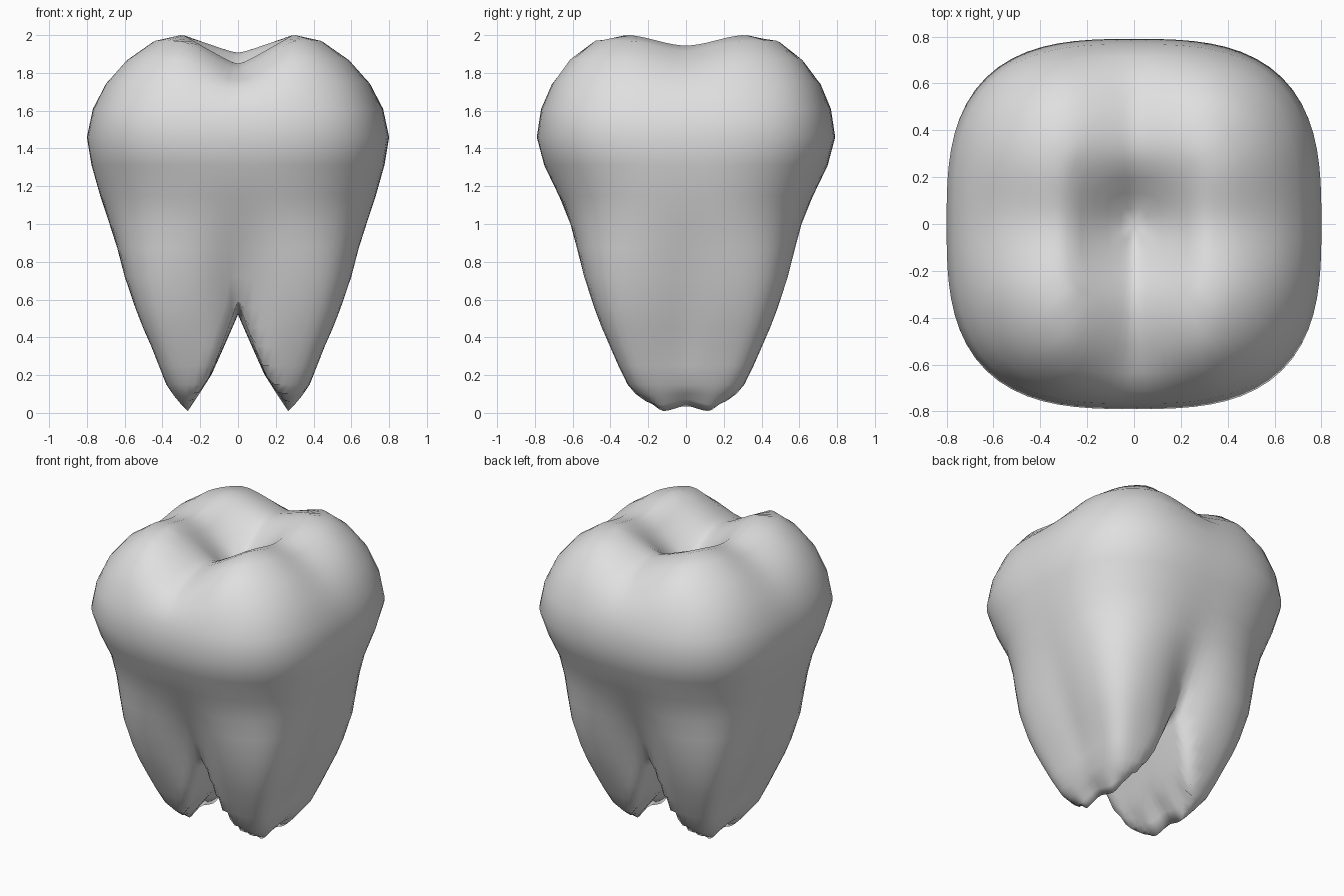
import bpy, bmesh, math

cube = bpy.data.objects.get("Cube")
if cube:
    bpy.data.objects.remove(cube, do_unlink=True)

SEGMENTS = 80

# Outer profile: height, half width, half depth, squareness of the section
PROFILE = [
    (0.0, .27, .20, 5), (.04, .30, .24, 5.5), (.09, .34, .275, 6), (.15, .38, .31, 6.5),
    (.25, .42, .36, 6.5), (.35, .46, .405, 6.2), (.45, .505, .45, 5.6),
    (.55, .545, .49, 5), (.72, .605, .55, 4.1), (.87, .645, .59, 3.4),
    (1.0, .685, .625, 2.9), (1.15, .73, .675, 2.65), (1.31, .775, .75, 2.75),
    (1.46, .80, .79, 2.95), (1.61, .768, .767, 3), (1.75, .70, .715, 3.1),
    (1.87, .60, .635, 3.2), (1.97, .46, .52, 3.5), (2.0, .34, .39, 4),
]


def ramp(value, low, high):
    t = min(1, max(0, (value - low) / (high - low)))
    return t * t * (3 - 2 * t)


def fork(x, y):
    """Height of the arch between the two roots, flared at front and back."""
    x = abs(x)
    arch = .52 - 2.29 * x if x < .14 else max(0, .2 - 1.54 * (x - .14))
    return arch + .07 * min(1, (y / .38) ** 2) * max(0, 1 - x / .2)


def chewing_drop(x, y):
    """Depth of the cross-shaped valley between the four cusps."""
    gx = max(0, 1.08 - math.hypot(x, .03) / .27)
    gy = 1 - ramp(abs(y), 0, .32)
    front_back = .125 - .03 * max(-1, min(1, y / .3))
    return front_back * gx + .055 * gy + .10 * gx * gy


def surface_point(h, a, b, n, angle, scale=1):
    c, s = math.cos(angle), math.sin(angle)
    r = scale / (abs(c) ** n + abs(s) ** n) ** (1 / n)
    # Furrows running up from the root fork and along the sides
    furrow = ramp(h, .05, .45) * (1 - ramp(h, .5, 1.2))
    r *= 1 - furrow * (.19 * math.exp(-(c / .25) ** 2) + .04 * math.exp(-(s / .25) ** 2))
    x, y = a * r * c, b * r * s
    if h > 1.5:
        return x, y, h - ramp(h, 1.65, 1.98) * chewing_drop(x, y)
    # Slight dip in the middle of each root tip
    tip = (1 - ramp(h, 0, .15)) * .035 * min(1, abs(abs(y) - .13) / .11)
    return x, y, max(h, fork(x, y)) + tip * ramp(abs(x), .1, .25)


# Rings from the underside, up the wall and into the chewing surface
rings = [(*PROFILE[0], k / 6) for k in range(1, 6)]
rings += [(*row, 1) for row in PROFILE]
rings += [(*PROFILE[-1], k / 6) for k in range(5, 0, -1)]

bm = bmesh.new()
loops = []
for h, a, b, n, scale in rings:
    loops.append([bm.verts.new(surface_point(h, a, b, n, math.tau * i / SEGMENTS, scale))
                  for i in range(SEGMENTS)])
for low, high in zip(loops, loops[1:]):
    for i in range(SEGMENTS):
        j = (i + 1) % SEGMENTS
        bm.faces.new((low[i], low[j], high[j], high[i]))

# Close both centres
bottom = bm.verts.new((0, 0, fork(0, 0)))
top = bm.verts.new((0, 0, 2 - chewing_drop(0, 0)))
for i in range(SEGMENTS):
    j = (i + 1) % SEGMENTS
    bm.faces.new((bottom, loops[0][j], loops[0][i]))
    bm.faces.new((top, loops[-1][i], loops[-1][j]))
bmesh.ops.recalc_face_normals(bm, faces=bm.faces)
for face in bm.faces:
    face.smooth = True

mesh = bpy.data.meshes.new("molar_tooth")
bm.to_mesh(mesh)
bm.free()
tooth = bpy.data.objects.new("molar_tooth", mesh)
bpy.context.collection.objects.link(tooth)

# Enamel colour
enamel = bpy.data.materials.new("light_grey_enamel")
enamel.use_nodes = True
color = (.74, .74, .74, 1)
enamel.diffuse_color = color
enamel.node_tree.nodes["Principled BSDF"].inputs["Base Color"].default_value = color
mesh.materials.append(enamel)
